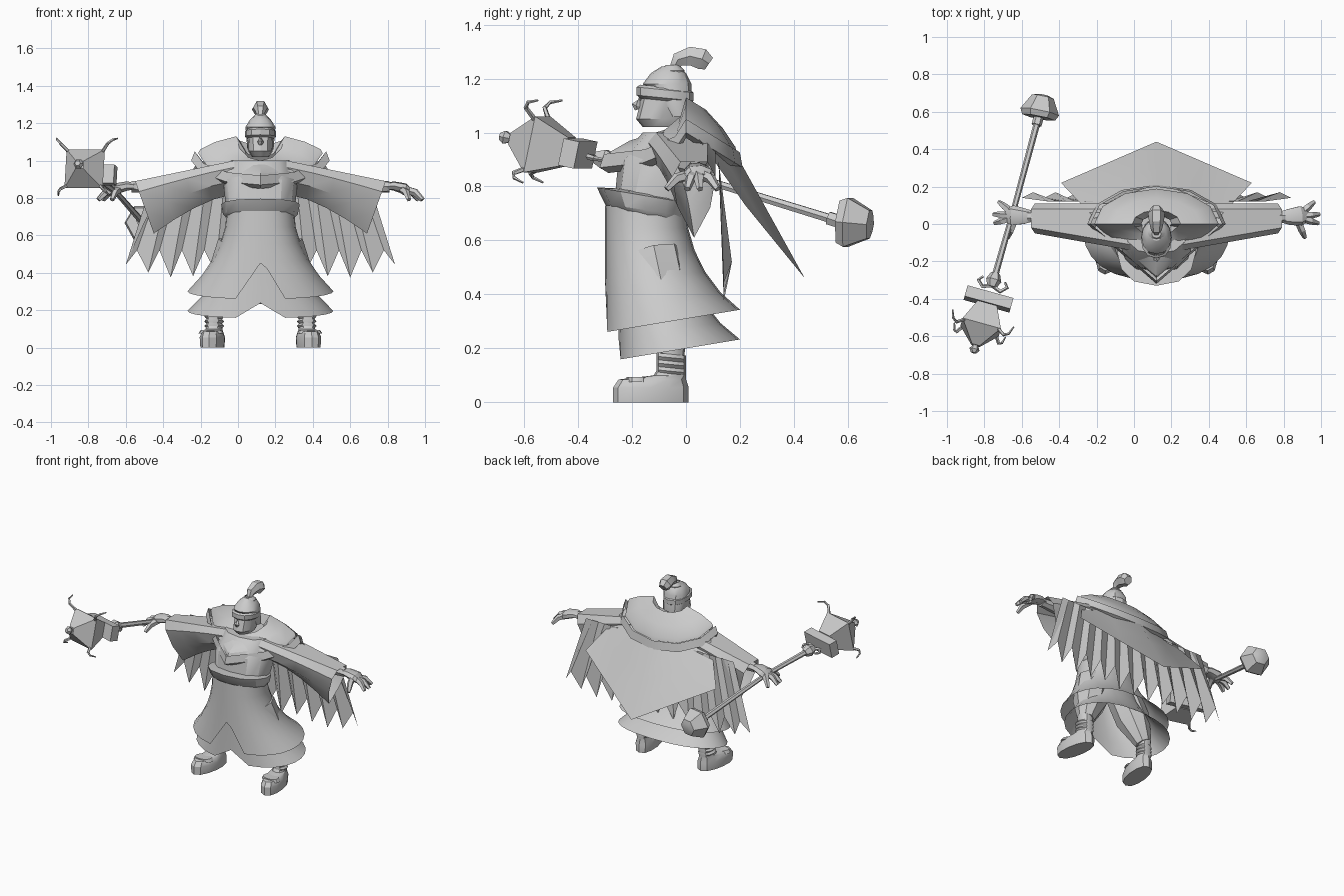
import bpy, bmesh, math, random
from mathutils import Vector

AXIS = .12  # the body's centre line
random.seed(4)
cube = bpy.data.objects.get("Cube")
if cube:
    bpy.data.objects.remove(cube)

grey = bpy.data.materials.new("plain_grey")
grey.use_nodes = True
colour = (.6, .6, .6, 1)
grey.diffuse_color = colour
grey.node_tree.nodes["Principled BSDF"].inputs["Base Color"].default_value = colour


def bridge(name, rings, closed=True, capped=False):
    """Skin a row of equal point rings."""
    bm = bmesh.new()
    rows = [[bm.verts.new((x + AXIS, y, z)) for x, y, z in ring] for ring in rings]
    count = len(rows[0])
    for low, high in zip(rows, rows[1:]):
        for i in range(count if closed else count - 1):
            j = (i + 1) % count
            bm.faces.new((low[i], low[j], high[j], high[i]))
    if capped:
        bm.faces.new(rows[0])
        bm.faces.new(rows[-1])
    bmesh.ops.recalc_face_normals(bm, faces=bm.faces)
    mesh = bpy.data.meshes.new(name)
    bm.to_mesh(mesh)
    bm.free()
    mesh.materials.append(grey)
    obj = bpy.data.objects.new(name, mesh)
    bpy.context.collection.objects.link(obj)
    bpy.ops.object.select_all(action="DESELECT")
    obj.select_set(True)
    bpy.context.view_layer.objects.active = obj
    bpy.ops.object.shade_smooth_by_angle(angle=math.radians(32))
    return obj


def flip(points):
    return [(-x, y, z) for x, y, z in points]


def loop(half):
    """Mirror a half outline, front centre to back centre, into a ring."""
    return list(half) + flip(reversed(half[1:-1]))


def span(half):
    """Mirror a half hem, centre outwards, into an open row."""
    return flip(reversed(half[1:])) + list(half)


def mix(start, end, t):
    return start + (end - start) * t


def half_turn(steps):
    return [math.pi * i / steps for i in range(steps + 1)]


def oval(z, width, front, back, tilt=0, steps=6):
    half = []
    for a in half_turn(steps):
        y = mix(front, back, (1 - math.cos(a)) / 2)
        half.append((width * abs(math.sin(a)) ** .8, y, z - tilt * y))
    return loop(half)


def frame(points, i):
    ahead = Vector(points[min(i + 1, len(points) - 1)])
    along = (ahead - Vector(points[max(i - 1, 0)])).normalized()
    up = Vector((0, 0, 1)) if abs(along.z) < .9 else Vector((0, 1, 0))
    side = along.cross(up).normalized()
    return along, side, side.cross(along)


def sweep(name, points, radii, sides=6, phase=0, flatness=1):
    """Tube through points, with its height scaled by the flatness."""
    rings = []
    for i, (point, radius) in enumerate(zip(points, radii)):
        along, side, up = frame(points, i)
        angles = [phase + math.tau * k / sides for k in range(sides)]
        rings.append([Vector(point) + radius * (side * math.cos(a) + up * flatness * math.sin(a)) for a in angles])
    return bridge(name, rings, capped=True)


def skirt_row(t, top, drop, front, slit):
    """One level of a skirt that flares downwards and parts at the front."""
    flare = t * t
    row = []
    for x, y, z in oval(top - drop * t, mix(.18, .39, flare), front, .2 * flare, steps=12):
        parting = slit * flare * flare if y < 0 and abs(x) < .01 else 0
        row.append((x, y, z + parting + y * flare / 6))
    return row


def mantle_row(size, lift):
    """Ring that is pointed in front, round behind and dips at both ends."""
    half = []
    for a in half_turn(6):
        ahead, out = math.cos(a), math.sin(a)
        y = -.32 * (1 - out) if ahead > 0 else -.21 * ahead
        dip = ahead if ahead > 0 else -ahead * size
        half.append((.37 * size * out, y * size, lift - .13 * dip))
    return loop(half)


# Torso, belt and the two skirt layers
bridge("torso", [oval(.7, .18, -.27, 0), oval(.9, .2, -.25, .1), oval(1, .17, -.16, .1)], capped=True)
bridge("belt", [oval(.67, .18, -.28, 0, .15), oval(.69, .2, -.3, 0, .15),
                oval(.74, .21, -.33, .02, .17), oval(.75, .17, -.26, 0, .17)])
levels = [i / 5 for i in range(6)]
bridge("outer_skirt", [skirt_row(t, .73, .42, -.3, .22) for t in levels])
bridge("under_skirt", [skirt_row(t, .6, .4, -.25, .08) for t in levels])

# Folded mantle and scarf around the neck
bridge("mantle", [mantle_row(size, lift) for size, lift in ((.9, .98), (1, 1), (.95, 1.05))])
bridge("neck_scarf", [mantle_row(size, lift) for size, lift in
                      ((.9, 1.04), (.87, 1.06), (.65, 1.1), (.35, 1.13), (.22, 1.05))])

# Pointed back cape
neck_middle, neck_corner = Vector((0, .18, .93)), Vector((.33, .03, 1))
hem_middle, hem_corner = Vector((0, .44, .46)), Vector((.51, .22, .73))
cape = []
for t in (0, .5, 1):
    middle, corner = neck_middle.lerp(hem_middle, t), neck_corner.lerp(hem_corner, t)
    cape.append(span([middle.lerp(corner, u) for u in (0, .5, 1)]))
bridge("back_cape", cape, closed=False)

# Ragged cloak beneath it: a zigzag hem that ends in a slanted side edge
tatters = [(.06 * i, .14 + .03 * (i % 2), .52 if i % 2 else random.uniform(.37, .45)) for i in range(13)]
tatters.append((.62, .14, .67))
bridge("ragged_cloak", [span([(x * .8, .12, .9) for x, y, z in tatters]), span(tatters)], closed=False)

# Head: face, cap, brow, nose and topknot
bridge("face", [oval(1.02, .045, -.16, 0), oval(1.05, .065, -.185, 0), oval(1.15, .07, -.16, .02)], capped=True)
bridge("cap", [oval(1.06, .07, -.07, .02), oval(1.18, .08, -.16, .02),
               oval(1.22, .055, -.13, 0), oval(1.245, .025, -.09, -.03)], capped=True)
brow = [(z, width, -.1 - width, width - .055) for z, width in ((1.11, .07), (1.12, .083), (1.15, .083), (1.16, .07))]
bridge("brow_band", [oval(*level, tilt=.1) for level in brow])
sweep("nose", [(0, -.165, 1.13), (0, -.185, 1.1), (0, -.18, 1.085)], [.01, .018, .01], sides=5)
bridge("topknot_band", [oval(z, r, -.05 - r, r - .05) for z, r in ((1.2, .04), (1.23, .045), (1.25, .025))])
sweep("topknot_tuft", [(0, -.045, 1.24), (0, -.03, 1.27), (0, .015, 1.283), (0, .06, 1.272), (0, .085, 1.255)],
      [.018, .03, .04, .045, .03])


def sleeve_row(t):
    """Teardrop section whose lower point lags behind its top."""
    front, back = mix(-.14, -.05, t), .11
    outline = [(front + .03, 0), (back - .03, 0), (back, .2), (back - .02, .6),
               ((front + back) / 2, 1), (front + .02, .6), (front, .2)]
    top, low = (mix(.14, .67, t), mix(1, .89, t)), (mix(.14, .57, t), mix(.82, .61, t ** 1.5))
    return [(mix(top[0], low[0], d), y, mix(top[1], low[1], d)) for y, d in outline]


def sided(points, s):
    return [(s * x, y, z) for x, y, z in points]


for s, label in ((1, "left"), (-1, "right")):
    # Hanging sleeve, forearm and hand
    bridge(label + "_sleeve", [sided(sleeve_row(i / 4), s) for i in range(5)])
    sweep(label + "_forearm", sided([(.3, .03, .87), (.69, .04, .86)], s), [.06, .03], sides=7)
    palm = [(.66, .04, .86), (.71, .04, .865), (.77, .045, .85), (.8, .05, .83)]
    sweep(label + "_palm", sided(palm, s), [.03, .045, .055, .04], sides=7, flatness=.55)
    for finger, angle in (("thumb", -1.2), ("index", -.3), ("middle", .1), ("little", .7)):
        knuckle = Vector((.75, .04, .85))
        reach = Vector((math.cos(angle), math.sin(angle), 0)) * .08
        droop = Vector((0, 0, -.02))
        path = [knuckle, knuckle + reach + droop, knuckle + reach * 1.5 + droop * 3]
        sweep(label + "_" + finger, sided(path, s), [.022, .02, .012], sides=5)

    # Trouser leg, boot, strap and ankle wraps, with the toes turned out
    sweep(label + "_trouser", sided([(.12, -.12, .55), (.18, -.08, .36), (.24, -.05, .2)], s), [.11, .11, .055], sides=8)
    boot = [oval(0, .062, -.27, .01), oval(.055, .066, -.27, .01), oval(.085, .055, -.25, 0),
            oval(.1, .045, -.12, 0), oval(.15, .036, -.09, -.01), oval(.22, .045, -.1, 0)]
    strap = [oval(.075, .068, -.22, -.14), oval(.095, .055, -.22, -.14)]
    footwear = [bridge(label + "_boot", boot, capped=True), bridge(label + "_boot_strap", strap, capped=True)]
    for z in (.11, .135, .16):
        wrap = [oval(z + rise, .053 - abs(rise), -.11, 0, tilt=.1) for rise in (-.013, 0, .013)]
        footwear.append(bridge(label + "_ankle_wrap", wrap))
    for part in footwear:
        for v in part.data.vertices:
            v.co.x += s * (.24 - .13 * v.co.y)

# Staff with a faceted pommel
butt, neck, tip = Vector((-.63, .57, .67)), Vector((-.87, -.3, .9)), Vector((-.97, -.66, .98))
grip = Vector((-.77, .05, .83))
sweep("staff_pole", [butt, grip, neck], [.018, .015, .018])
sweep("staff_ferrule", [butt, butt.lerp(grip, .08)], [.027, .027])
pommel = [butt + Vector((.2 * d, d, -.1 * d)) for d in (0, .03, .11, .12)]
sweep("pommel", pommel, [.09, .105, .06, .03])


def along_lantern(*steps):
    return [neck + (tip - neck) * t for t in steps]


# Lantern: collar, cross plate, flared body and knob
square = math.pi / 4
body = along_lantern(.37, .7, .97)
sweep("lantern_collar", along_lantern(-.1, 0, .1), [.025, .042, .025])
sweep("lantern_plate", along_lantern(.2, .36), [.18, .18], sides=4, phase=square, flatness=.4)
sweep("lantern_body", body, [.075, .15, .03], sides=4, phase=square)
sweep("lantern_knob", along_lantern(.97, 1.03, 1.08), [.015, .028, .015])

# Curling horns on the lantern corners and scrolls behind its plate
along, side, up = frame(body, 1)
for k in range(4):
    a = square + k * math.pi / 2
    out = side * math.cos(a) + up * math.sin(a)
    reach = .11 if out.z > 0 else .07
    corner = body[1] + out * .13
    curl = ((0, 0), (.5, .035), (.8, .025), (1, -.015))
    path = [corner + out * reach * spread + along * bend for spread, bend in curl]
    sweep("lantern_horn", path, [.01, .009, .007, .004], sides=5)
for s in (1, -1):
    curl = ((0, 0), (.05, .02), (.08, -.01), (.06, -.035))
    path = [neck + side * s * spread + along * (bend + .03) for spread, bend in curl]
    sweep("lantern_scroll", path, [.012, .012, .01, .007], sides=5)
